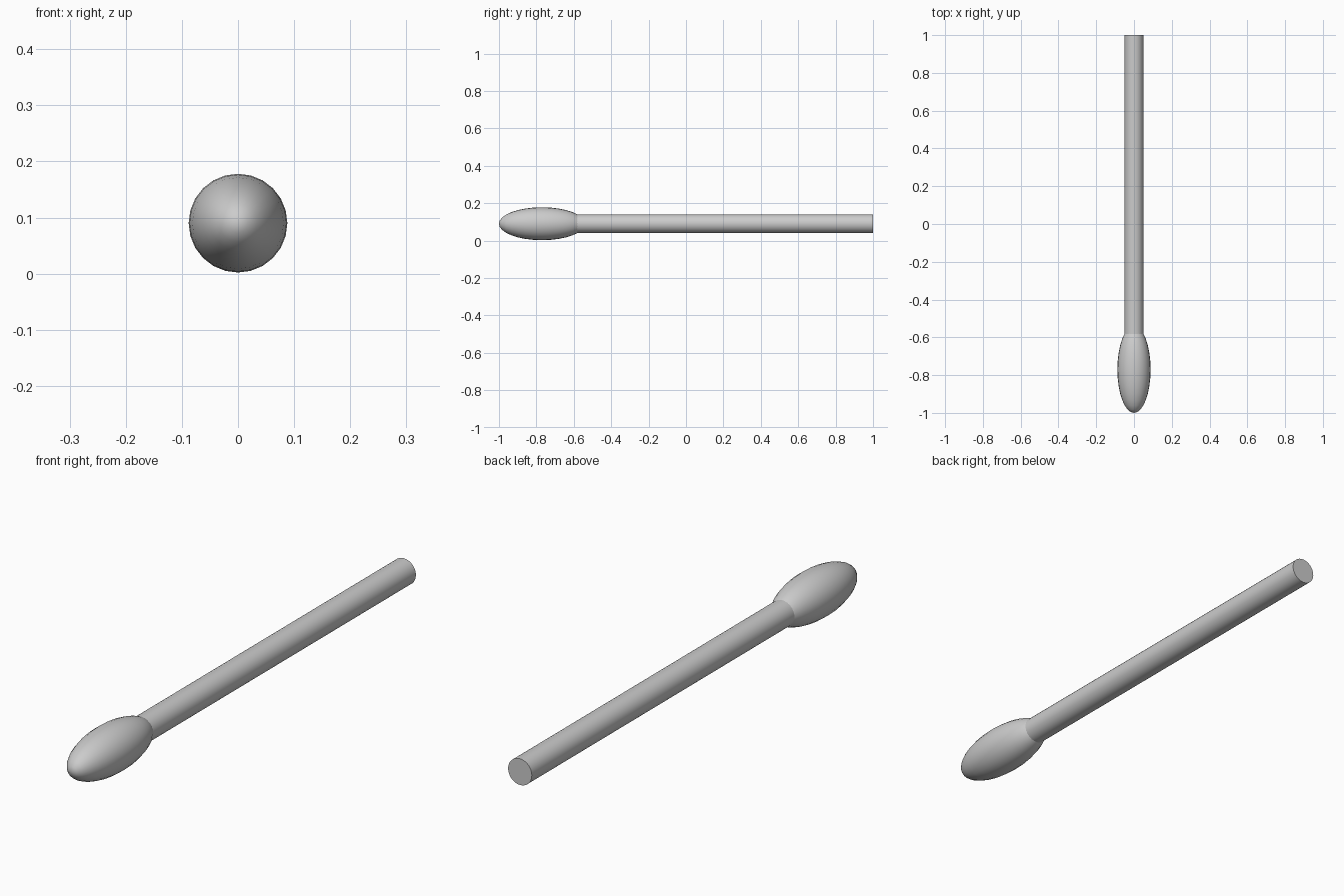
import bpy
from math import pi, radians

if "Cube" in bpy.data.objects:
    bpy.data.objects.remove(bpy.data.objects["Cube"])

AXIS_Z = 0.09  # height of the shared centre line


def finish(obj, name):
    obj.name = name
    bpy.ops.object.transform_apply(location=False, rotation=True, scale=True)
    bpy.ops.object.shade_smooth_by_angle(angle=radians(40))


# Straight round stick, its front end buried in the head
front, back = -0.66, 1.0
bpy.ops.mesh.primitive_cylinder_add(
    vertices=32, radius=0.05, depth=back - front,
    location=(0, (front + back) / 2, AXIS_Z), rotation=(pi / 2, 0, 0))
finish(bpy.context.object, "stick")

# Elongated egg-shaped head with its poles along the stick
bpy.ops.mesh.primitive_uv_sphere_add(
    segments=24, ring_count=16, radius=1,
    location=(0, -0.77, AXIS_Z), rotation=(pi / 2, 0, 0))
head = bpy.context.object
head.scale = (0.088, 0.088, 0.23)
finish(head, "head")
